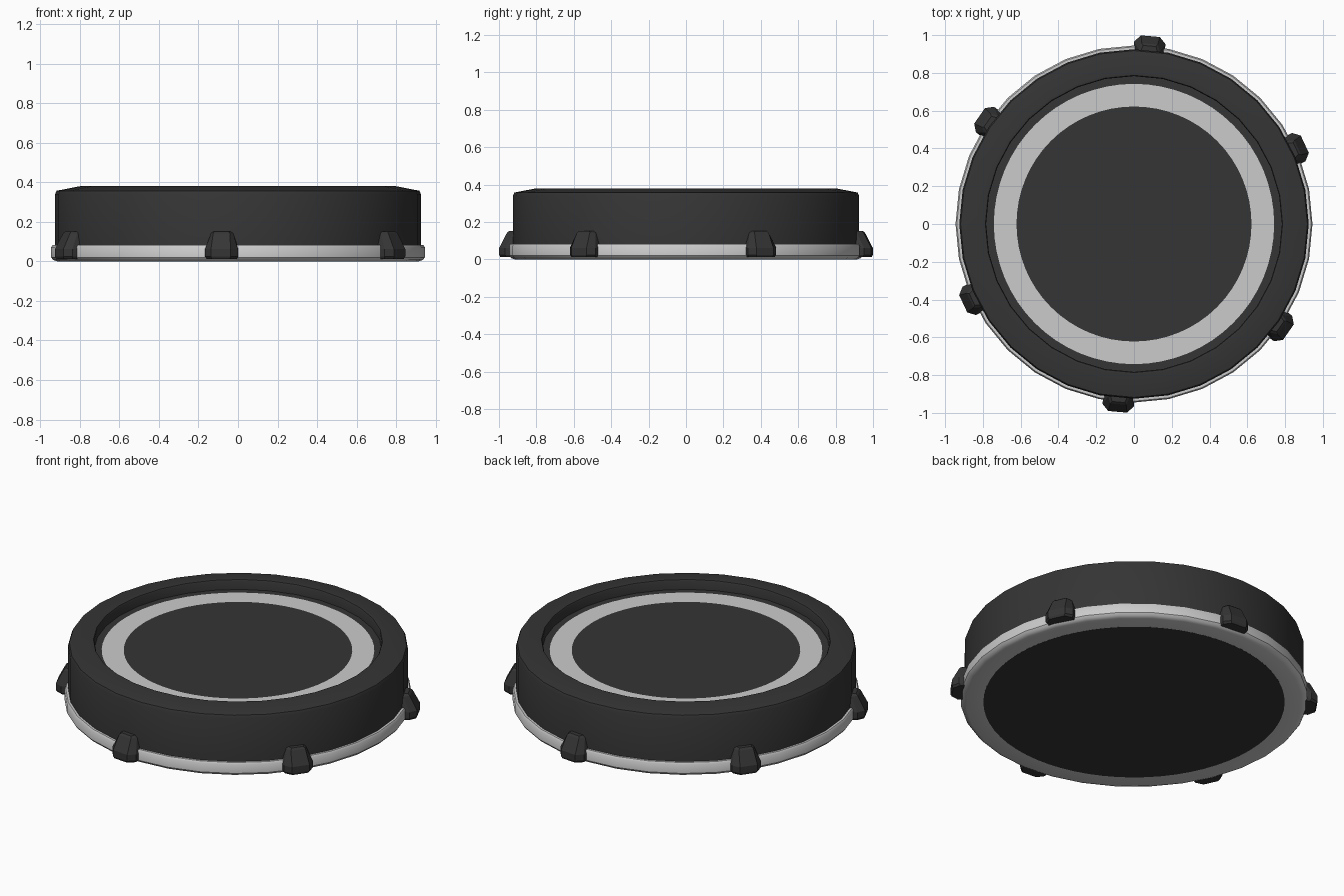
import bpy, bmesh, math
from mathutils import Matrix

if "Cube" in bpy.data.objects:
    bpy.data.objects.remove(bpy.data.objects["Cube"])


def material(name, v):
    m = bpy.data.materials.new(name)
    m.diffuse_color = (v, v, v, 1)
    m.use_nodes = True
    m.node_tree.nodes["Principled BSDF"].inputs["Base Color"].default_value = m.diffuse_color
    return m


DARK = material("dark_charcoal", 0.035)
LIGHT = material("light_grey", 0.6)


def finish(bm, name, mats, smooth=True):
    bmesh.ops.recalc_face_normals(bm, faces=bm.faces)
    me = bpy.data.meshes.new(name)
    bm.to_mesh(me)
    bm.free()
    for m in mats:
        me.materials.append(m)
    ob = bpy.data.objects.new(name, me)
    bpy.context.collection.objects.link(ob)
    if smooth:
        bpy.ops.object.select_all(action='DESELECT')
        ob.select_set(True)
        bpy.context.view_layer.objects.active = ob
        bpy.ops.object.shade_smooth_by_angle(angle=math.radians(35))
    return ob


def lathe(name, profile, sides, mats, closed=False, cap=False, bands=None):
    """Spin (radius, z) points around z; bands gives a material per strip."""
    bm = bmesh.new()
    rings = [[bm.verts.new((r * math.cos(2 * math.pi * i / sides),
                            r * math.sin(2 * math.pi * i / sides), z))
              for i in range(sides)] for r, z in profile]
    count = len(rings) if closed else len(rings) - 1
    for k in range(count):
        a, b = rings[k], rings[(k + 1) % len(rings)]
        for i in range(sides):
            j = (i + 1) % sides
            f = bm.faces.new((a[i], a[j], b[j], b[i]))
            f.material_index = bands[k] if bands else 0
    if cap:
        bm.faces.new(rings[-1])
    ob = finish(bm, name, mats)
    return ob


# Main housing with chamfered rim and recessed inner wall
lathe("housing", [(0.925, 0.05), (0.925, 0.34), (0.918, 0.357), (0.80, 0.38),
                  (0.787, 0.378), (0.783, 0.37), (0.783, 0.30)], 32, [DARK])

# Recessed face with a painted light ring
face = lathe("recessed_face", [(0.785, 0.32), (0.742, 0.32), (0.622, 0.32)],
             64, [DARK, LIGHT], cap=True, bands=[0, 1])
for p in face.data.polygons:
    if p.normal.z < 0:
        p.flip()

# Light band around the base, with rounded lower edge
lathe("base_band", [(0.80, 0.0), (0.915, 0.0), (0.935, 0.007), (0.945, 0.02),
                    (0.945, 0.072), (0.938, 0.082), (0.90, 0.082)],
      32, [LIGHT])

# Dark underside plate
lathe("underside_plate", [(0.82, 0.02), (0.82, -0.0005)], 64, [DARK], cap=True)

# Six tapered lugs around the base: (half width, outer radius, corner, z)
LEVELS = [(0.076, 0.992, 0.045, 0.012), (0.083, 0.998, 0.05, 0.024),
          (0.083, 0.998, 0.05, 0.062), (0.056, 0.957, 0.042, 0.142),
          (0.046, 0.946, 0.034, 0.152)]
for n in range(6):
    bm = bmesh.new()
    rows = []
    for w, r, c, z in LEVELS:
        plan = [(0.88, -w), (r - 0.035, -w), (r, -c),
                (r, c), (r - 0.035, w), (0.88, w)]
        rows.append([bm.verts.new((x, y, z)) for x, y in plan])
    for a, b in zip(rows, rows[1:]):
        for i in range(6):
            j = (i + 1) % 6
            bm.faces.new((a[i], a[j], b[j], b[i]))
    bm.faces.new(rows[0])
    bm.faces.new(rows[-1])
    bm.transform(Matrix.Rotation(math.radians(25 + 60 * n), 4, 'Z'))
    finish(bm, f"lug_{n + 1}", [DARK], smooth=False)
